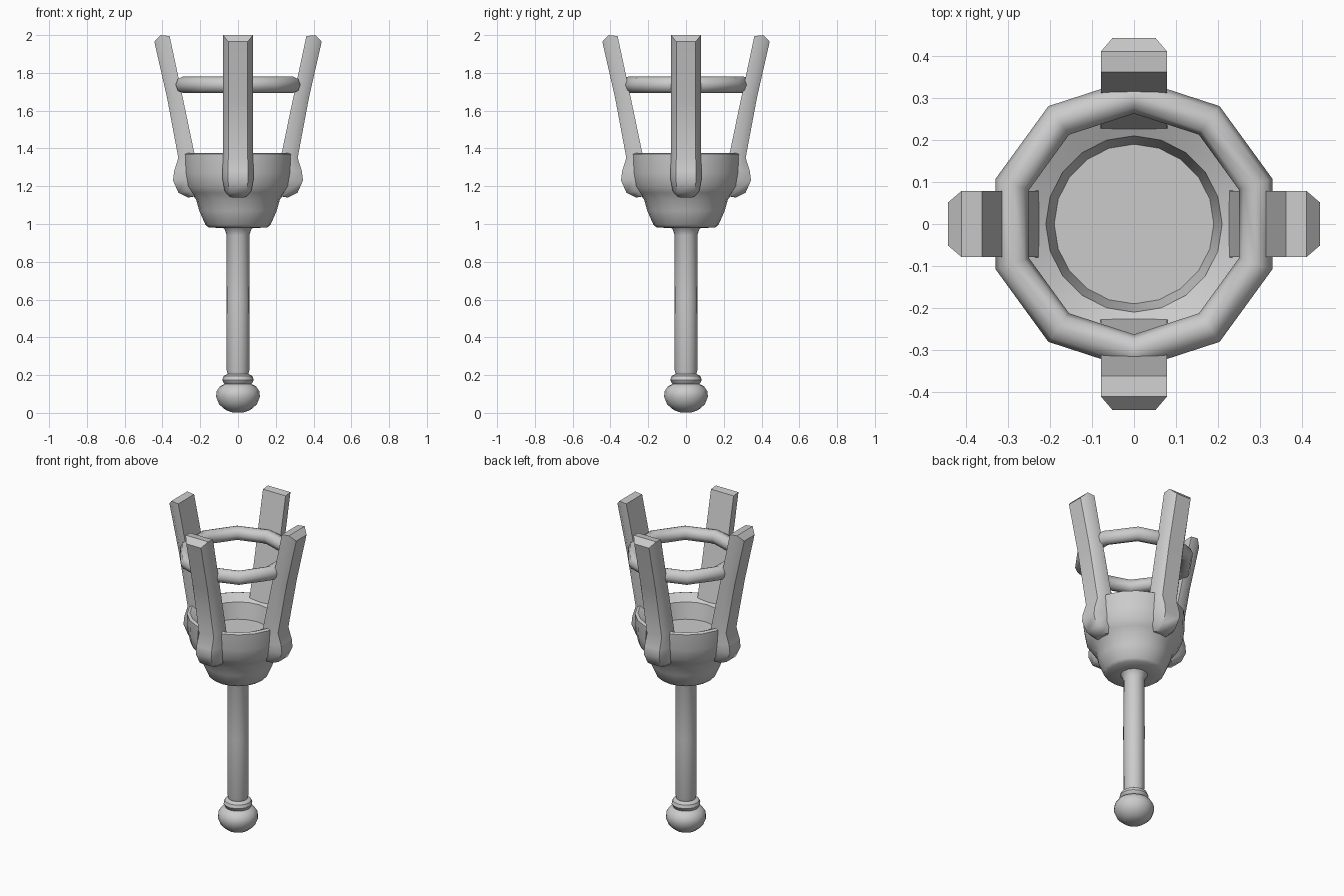
import bpy, bmesh, math

if "Cube" in bpy.data.objects:
    bpy.data.objects.remove(bpy.data.objects["Cube"])

def finish(bm, name, angle=40):
    bmesh.ops.recalc_face_normals(bm, faces=bm.faces)
    me = bpy.data.meshes.new(name)
    bm.to_mesh(me)
    bm.free()
    ob = bpy.data.objects.new(name, me)
    bpy.context.collection.objects.link(ob)
    bpy.ops.object.select_all(action='DESELECT')
    ob.select_set(True)
    bpy.context.view_layer.objects.active = ob
    bpy.ops.object.shade_smooth_by_angle(angle=math.radians(angle))
    return ob

def skin(bm, loops, cap=True, closed=False):
    """Bridge vertex loops of equal length with quads."""
    n = len(loops[0])
    pairs = list(zip(loops, loops[1:]))
    if closed:
        pairs.append((loops[-1], loops[0]))
    for a, b in pairs:
        for i in range(n):
            j = (i + 1) % n
            bm.faces.new((a[i], a[j], b[j], b[i]))
    if cap and not closed:
        bm.faces.new(loops[0])
        bm.faces.new(loops[-1])

def lathe(name, profile, sides, phase=0.0, closed=False, angle=40):
    bm = bmesh.new()
    loops = []
    for r, z in profile:
        loops.append([bm.verts.new((r * math.cos(phase + math.tau * i / sides),
                                    r * math.sin(phase + math.tau * i / sides), z))
                      for i in range(sides)])
    skin(bm, loops, closed=closed)
    return finish(bm, name, angle)

# Pommel and the collar above it
lathe("pommel", [(0.03, 0.003), (0.065, 0.015), (0.1, 0.045), (0.116, 0.085),
                 (0.113, 0.115), (0.095, 0.142), (0.06, 0.157)], 16)
lathe("collar", [(0.055, 0.145), (0.074, 0.155), (0.083, 0.175),
                 (0.076, 0.195), (0.055, 0.207)], 16)

# Handle with a small flare under the cup
lathe("handle", [(0.05, 0.19), (0.06, 0.225), (0.062, 0.6), (0.06, 0.94),
                 (0.07, 0.97), (0.085, 0.985)], 16)

# Cup: outer wall, rim, recessed floor
lathe("cup", [(0.08, 0.978), (0.155, 0.982), (0.172, 0.995), (0.205, 1.07),
              (0.222, 1.13), (0.25, 1.165), (0.275, 1.2), (0.288, 1.27),
              (0.292, 1.37), (0.275, 1.377), (0.21, 1.345), (0.19, 1.245)], 20)

# Hoop joining the prongs, ten-sided
hoop = [(0.305 + 0.042 * math.cos(math.tau * k / 8),
         1.737 + 0.044 * math.sin(math.tau * k / 8)) for k in range(8)]
lathe("hoop", hoop, 10, phase=math.pi / 2, closed=True, angle=50)

# Four flared prongs: (inner radius, inner z, outer radius, outer z, half width)
sections = [(0.2, 1.15, 0.265, 1.14, 0.045), (0.2, 1.18, 0.315, 1.165, 0.07),
            (0.2, 1.24, 0.344, 1.23, 0.082), (0.21, 1.29, 0.338, 1.28, 0.082),
            (0.23, 1.37, 0.316, 1.35, 0.079), (0.297, 1.69, 0.376, 1.67, 0.079),
            (0.362, 1.99, 0.443, 1.965, 0.079)]
for k, side in enumerate(("right", "back", "left", "front")):
    bm = bmesh.new()
    c, s = math.cos(k * math.pi / 2), math.sin(k * math.pi / 2)
    loops = []
    for ri, zi, ro, zo, w in sections:
        m, zm = ri + (ro - ri) * 0.6, zi + (zo - zi) * 0.4
        if ri > 0.36:
            zi, zm = 1.995, 2.0
        pts = [(ri, -w, zi), (m, -w, zm), (ro, -w * 0.65, zo),
               (ro, w * 0.65, zo), (m, w, zm), (ri, w, zi)]
        loops.append([bm.verts.new((x * c - y * s, x * s + y * c, z)) for x, y, z in pts])
    skin(bm, loops, cap=False)
    bm.faces.new(loops[0])
    # Top is a flat inner part and a sloped outer part
    t = loops[-1]
    bm.faces.new((t[0], t[1], t[4], t[5]))
    bm.faces.new((t[1], t[2], t[3], t[4]))
    finish(bm, side + "_prong", 42)
